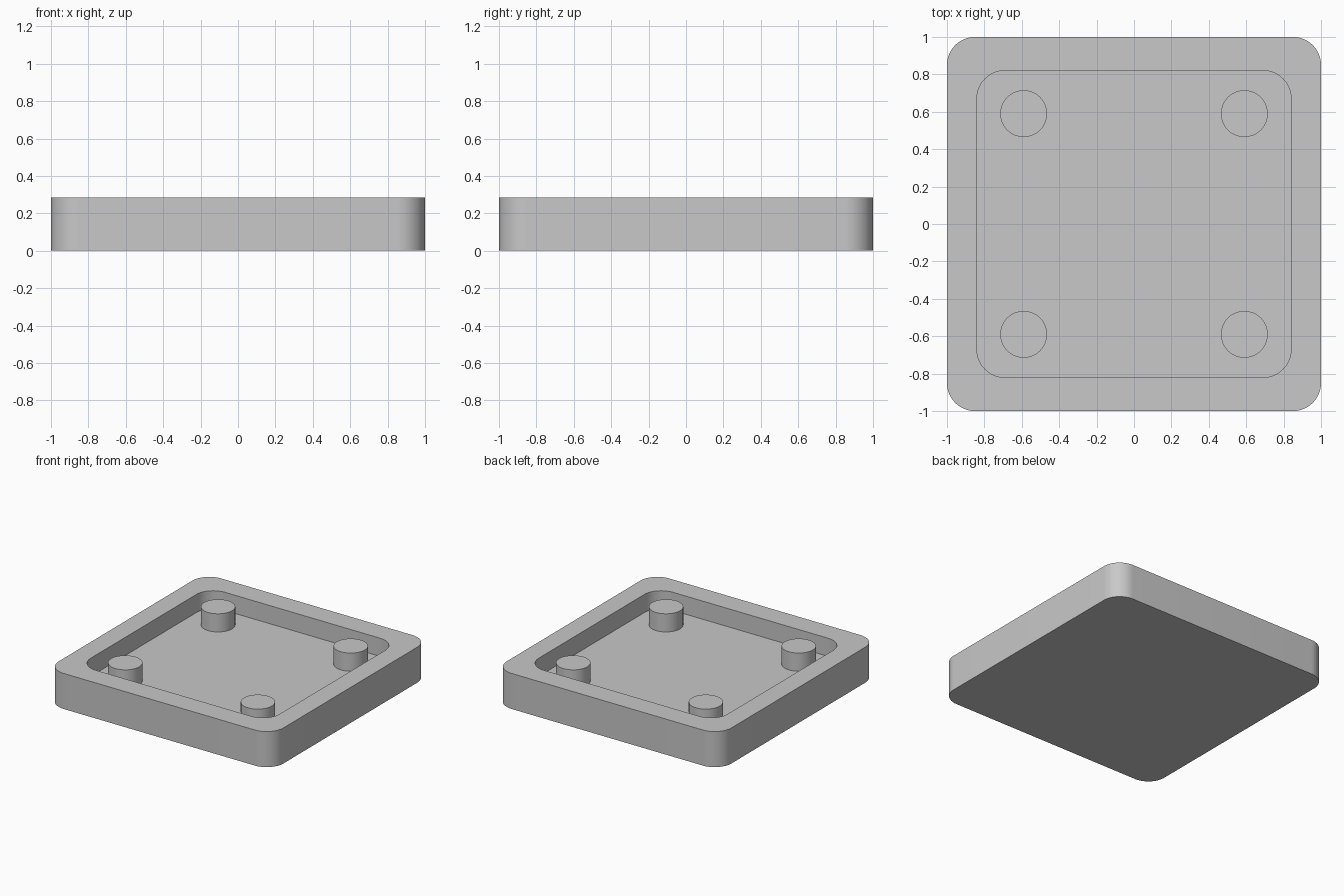
import bpy
import bmesh
from math import cos, sin, pi, radians

if "Cube" in bpy.data.objects:
    bpy.data.objects.remove(bpy.data.objects["Cube"])

HEIGHT, FLOOR = 0.286, 0.14
CORNER_STEPS = 16

grey = bpy.data.materials.new("light grey")
grey.use_nodes = True
colour = (0.58, 0.58, 0.58, 1)
grey.diffuse_color = colour
grey.node_tree.nodes["Principled BSDF"].inputs["Base Color"].default_value = colour


def rounded_ring(bm, half_x, half_y, radius, z):
    """Ring of vertices around a rounded rectangle."""
    ring = []
    corners = ((1, 1), (-1, 1), (-1, -1), (1, -1))
    for quarter, (sx, sy) in enumerate(corners):
        for step in range(CORNER_STEPS + 1):
            a = (quarter + step / CORNER_STEPS) * pi / 2
            ring.append(bm.verts.new((sx * (half_x - radius) + radius * cos(a),
                                      sy * (half_y - radius) + radius * sin(a), z)))
    return ring


def finish(obj):
    obj.data.materials.append(grey)
    bpy.ops.object.select_all(action="DESELECT")
    obj.select_set(True)
    bpy.context.view_layer.objects.active = obj
    bpy.ops.object.shade_smooth_by_angle(angle=radians(30))


# Tray: outer wall, flat rim, inner wall and recessed floor
bm = bmesh.new()
rings = [rounded_ring(bm, 1, 1, 0.15, 0),
         rounded_ring(bm, 1, 1, 0.15, HEIGHT),
         rounded_ring(bm, 0.84, 0.82, 0.15, HEIGHT),
         rounded_ring(bm, 0.84, 0.82, 0.15, FLOOR)]
for low, high in zip(rings, rings[1:]):
    for i in range(len(low)):
        j = (i + 1) % len(low)
        bm.faces.new((low[i], low[j], high[j], high[i]))
bm.faces.new(rings[0][::-1])
bm.faces.new(rings[-1])
mesh = bpy.data.meshes.new("tray")
bm.to_mesh(mesh)
bm.free()
tray = bpy.data.objects.new("tray", mesh)
bpy.context.collection.objects.link(tray)
finish(tray)

# Four round posts standing on the floor, level with the rim
for side, sx in (("left", 1), ("right", -1)):
    for end, sy in (("front", -1), ("back", 1)):
        bpy.ops.mesh.primitive_cylinder_add(
            vertices=64, radius=0.125, depth=HEIGHT - FLOOR,
            location=(sx * 0.59, sy * 0.59, (HEIGHT + FLOOR) / 2))
        post = bpy.context.object
        post.name = f"{end}_{side}_post"
        finish(post)
